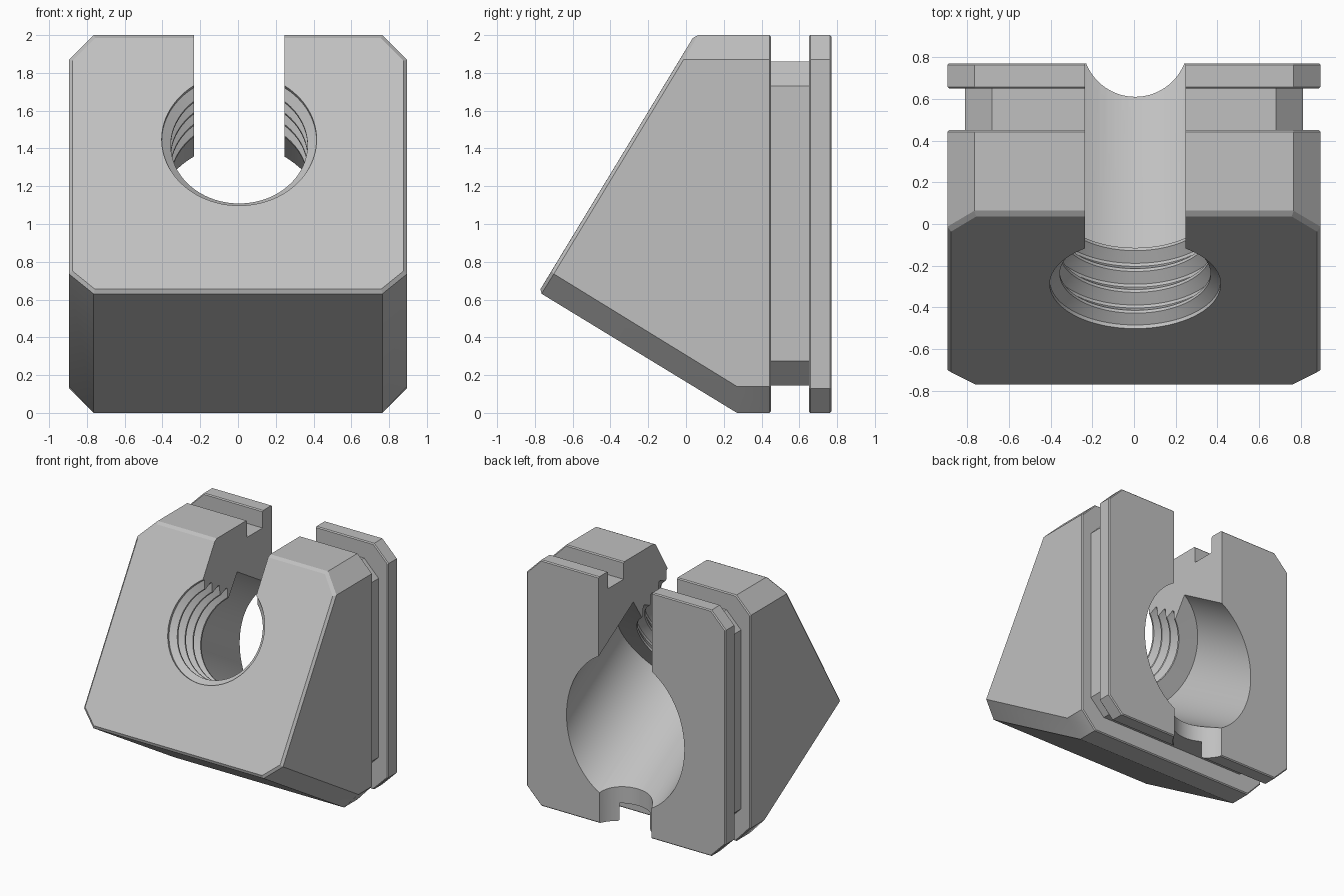
import bpy, bmesh
from math import sin, cos, pi
from mathutils import Vector

if "Cube" in bpy.data.objects:
    bpy.data.objects.remove(bpy.data.objects["Cube"])

grey = bpy.data.materials.new("machined grey")
grey.use_nodes = True
colour = (0.53, 0.53, 0.53, 1)
grey.diffuse_color = colour
bsdf = next(n for n in grey.node_tree.nodes if n.type == "BSDF_PRINCIPLED")
bsdf.inputs["Base Color"].default_value = colour


def finish(bm, name):
    bmesh.ops.recalc_face_normals(bm, faces=bm.faces)
    mesh = bpy.data.meshes.new(name)
    bm.to_mesh(mesh)
    bm.free()
    mesh.materials.append(grey)
    obj = bpy.data.objects.new(name, mesh)
    bpy.context.collection.objects.link(obj)
    return obj


def chamfered_solid(name, tall, wide, half, cut, bevels):
    """Convex block: tall side profile at half - cut, wide profile at half."""
    bm = bmesh.new()
    for profile, x in ((tall, half - cut), (wide, half)):
        for side in (-1, 1):
            for y, z in profile:
                bm.verts.new((side * x, y, z))
    bmesh.ops.convex_hull(bm, input=bm.verts)
    bmesh.ops.dissolve_limit(bm, angle_limit=0.03, verts=bm.verts, edges=bm.edges)
    bm.normal_update()
    # small edge breaks around the chosen faces
    for direction, width in bevels:
        face = max(bm.faces, key=lambda f: f.normal.dot(Vector(direction)))
        bmesh.ops.bevel(bm, geom=list(face.edges), offset=width, segments=1,
                        affect="EDGES", clamp_overlap=True)
        bm.normal_update()
    return finish(bm, name)


def slab(name, y0, y1, z0, z1, half, cut, bevels):
    tall = [(y, z) for y in (y0, y1) for z in (z0, z1)]
    wide = [(y, z) for y in (y0, y1) for z in (z0 + cut, z1 - cut)]
    return chamfered_solid(name, tall, wide, half, cut, bevels)


def revolve(name, profile, origin, axis, up, steps=96):
    """Closed solid turned around an axis; profile is (distance, radius)."""
    bm = bmesh.new()
    side = up.cross(axis)
    rings = []
    for t, r in profile:
        rings.append([bm.verts.new(origin + axis * t + (side * cos(a) + up * sin(a)) * r)
                      for a in (2 * pi * i / steps for i in range(steps))])
    for a, b in zip(rings, rings[1:]):
        for i in range(steps):
            j = (i + 1) % steps
            bm.faces.new((a[i], a[j], b[j], b[i]))
    bm.faces.new(rings[0])
    bm.faces.new(rings[-1])
    return finish(bm, name)


def combine(target, tool, operation):
    mod = target.modifiers.new(operation.lower(), "BOOLEAN")
    mod.operation, mod.solver, mod.object = operation, "EXACT", tool
    bpy.context.view_layer.objects.active = target
    bpy.ops.object.modifier_apply(modifier=mod.name)
    bpy.data.objects.remove(tool)


# Wedge body with its sloped front and sloped underside
block = chamfered_solid(
    "wedge_block",
    [(-0.78, 0.64), (0.27, 0), (0.45, 0), (0.45, 2), (0.045, 2)],
    [(-0.715, 0.745), (0.27, 0.14), (0.45, 0.14), (0.45, 1.87), (-0.033, 1.87)],
    0.895, 0.13, [((0, -0.855, 0.52), 0.018), ((0, 1, 0), 0.008)])

# Recessed core of the groove, and the back plate
core = slab("groove_core", 0.3, 0.71, 0.145, 1.86, 0.81, 0.13, [])
plate = slab("back_plate", 0.65, 0.77, 0, 2, 0.895, 0.13,
             [((0, -1, 0), 0.008), ((0, 1, 0), 0.008)])
combine(block, core, "UNION")
combine(block, plate, "UNION")

# Threaded hole square to the sloped front, opening into a wide bore behind
axis = Vector((0, 0.855, -0.52)).normalized()
up = Vector((0, 0.52, 0.855)).normalized()
centre_x = 0.006
profile = [(-0.3, 0.41), (0.015, 0.41)]
for i in range(4):
    crest = 0.06 + 0.117 * i
    profile += [(crest - 0.008, 0.362), (crest + 0.008, 0.362)]
    if i < 3:
        profile += [(crest + 0.05, 0.41), (crest + 0.067, 0.41)]
profile += [(0.425, 0.53), (2, 0.53)]
bore = revolve("bore_cutter", profile, Vector((centre_x, -0.284, 1.445)), axis, up)
combine(block, bore, "DIFFERENCE")

# Open slot from the bore up through the top
bm = bmesh.new()
for x in (centre_x - 0.24, centre_x + 0.24):
    for y, z in ((-0.9, 1.82), (0.9, 0.73), (0.9, 2.3), (-0.9, 2.3)):
        bm.verts.new((x, y, z))
bmesh.ops.convex_hull(bm, input=bm.verts)
combine(block, finish(bm, "slot_cutter"), "DIFFERENCE")

# Round notch through the lower back edge
notch = revolve("notch_cutter", [(-0.2, 0.253), (0.7, 0.253)],
                Vector((centre_x, 0.863, 0)), Vector((0, 0, 1)), Vector((0, 1, 0)))
combine(block, notch, "DIFFERENCE")

# Smooth bores, crisp edges
bpy.ops.object.select_all(action="DESELECT")
block.select_set(True)
bpy.context.view_layer.objects.active = block
bpy.ops.object.shade_smooth_by_angle(angle=0.4)
